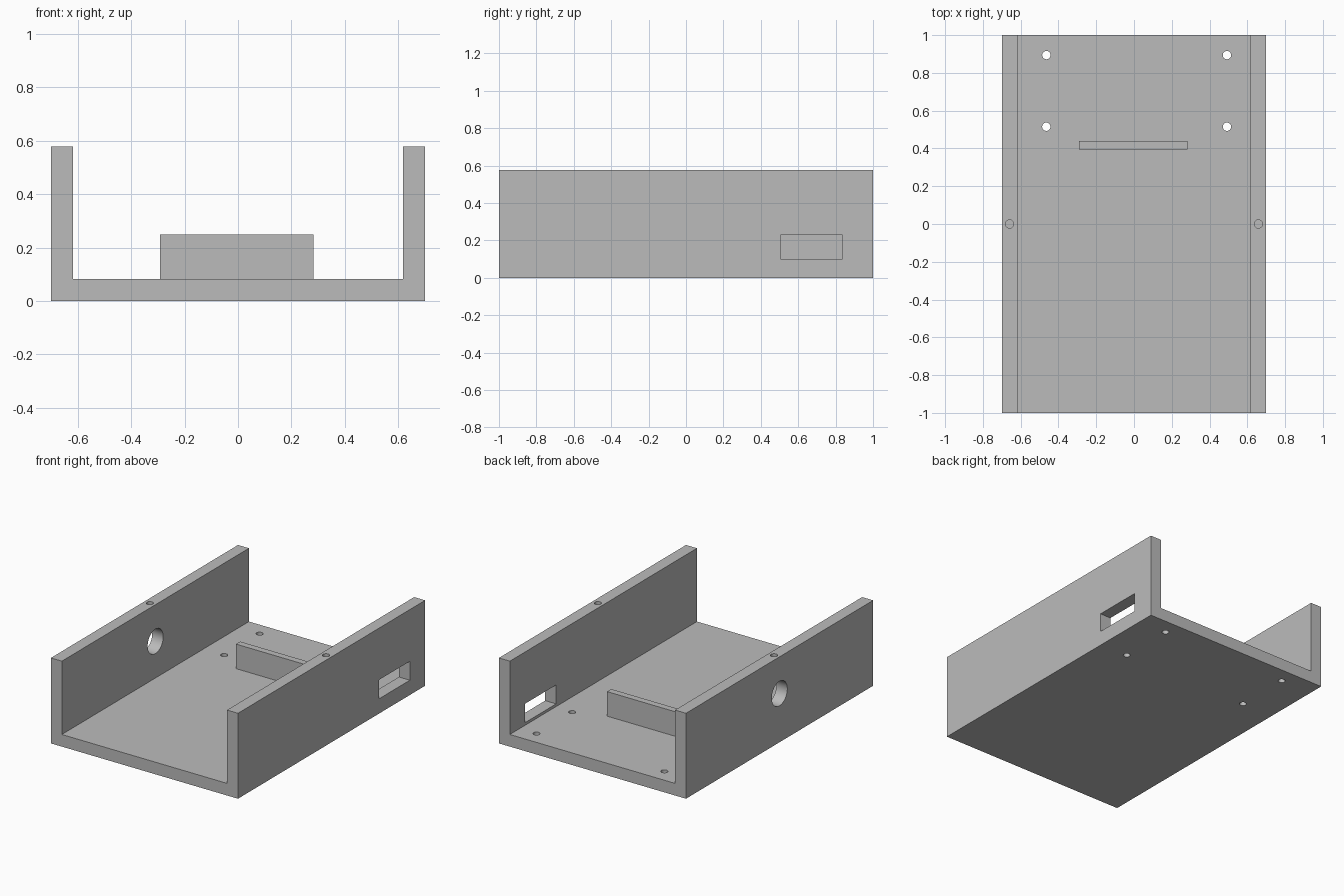
import bpy, bmesh
from mathutils import Matrix, Vector

cube = bpy.data.objects.get("Cube")
if cube:
    bpy.data.objects.remove(cube, do_unlink=True)

GREY = (0.5, 0.5, 0.5, 1)
mat = bpy.data.materials.new("plain grey")
mat.use_nodes = True
mat.diffuse_color = GREY
mat.node_tree.nodes["Principled BSDF"].inputs["Base Color"].default_value = GREY

W, L, H, T = 0.7, 1.0, 0.578, 0.082   # half width, half length, height, thickness


def add_object(name, bm):
    bmesh.ops.recalc_face_normals(bm, faces=bm.faces)
    mesh = bpy.data.meshes.new(name)
    bm.to_mesh(mesh)
    bm.free()
    mesh.materials.append(mat)
    obj = bpy.data.objects.new(name, mesh)
    bpy.context.collection.objects.link(obj)
    return obj


def box(name, lo, hi):
    bm = bmesh.new()
    lo, hi = Vector(lo), Vector(hi)
    bmesh.ops.create_cube(bm, size=1, matrix=Matrix.Translation((lo + hi) / 2)
                          @ Matrix.Diagonal((*(hi - lo), 1)))
    return add_object(name, bm)


def cylinder(name, centre, radius, depth, axis="Z"):
    bm = bmesh.new()
    turn = Matrix.Rotation(1.5707963, 4, "Y") if axis == "X" else Matrix()
    bmesh.ops.create_cone(bm, cap_ends=True, segments=48, radius1=radius, radius2=radius,
                          depth=depth, matrix=Matrix.Translation(centre) @ turn)
    return add_object(name, bm)


# U-shaped channel, extruded along its length
bm = bmesh.new()
half = [(W, 0), (W, H), (W - T, H), (W - T, T)]
outline = half + [(-x, z) for x, z in reversed(half)]
face = bm.faces.new([bm.verts.new((x, -L, z)) for x, z in outline])
extruded = bmesh.ops.extrude_face_region(bm, geom=[face])["geom"]
bmesh.ops.translate(bm, vec=(0, 2 * L, 0),
                    verts=[v for v in extruded if isinstance(v, bmesh.types.BMVert)])
channel = add_object("channel", bm)

# Openings: side slot, round side hole, floor screw holes, blind holes in the wall tops
cutters = [
    box("slot_cutter", (W - 2 * T, 0.505, 0.1), (W + T, 0.837, 0.228)),
    cylinder("side_hole_cutter", (-W + T / 2, 0, 0.33), 0.083, 0.2, "X"),
]
for x in (-0.464, 0.492):
    for y in (0.515, 0.894):
        cutters.append(cylinder("floor_hole_cutter", (x, y, T / 2), 0.022, 0.2))
for side in (-1, 1):
    cutters.append(cylinder("wall_top_hole_cutter", (side * (W - T / 2), 0, H), 0.022, 0.3))

for cutter in cutters:
    mod = channel.modifiers.new("cut", "BOOLEAN")
    mod.operation = "DIFFERENCE"
    mod.solver = "EXACT"
    mod.object = cutter

# Apply the cuts and drop the cutters
bpy.context.view_layer.update()
cut_mesh = bpy.data.meshes.new_from_object(
    channel.evaluated_get(bpy.context.evaluated_depsgraph_get()))
channel.modifiers.clear()
channel.data = cut_mesh
for cutter in cutters:
    bpy.data.objects.remove(cutter, do_unlink=True)

# Smooth hole walls, sharp edges elsewhere
bpy.ops.object.select_all(action="DESELECT")
channel.select_set(True)
bpy.context.view_layer.objects.active = channel
bpy.ops.object.shade_smooth_by_angle(angle=0.5)

# Stop rib standing on the floor
box("stop_rib", (-0.292, 0.395, T - 0.005), (0.283, 0.44, 0.248))
